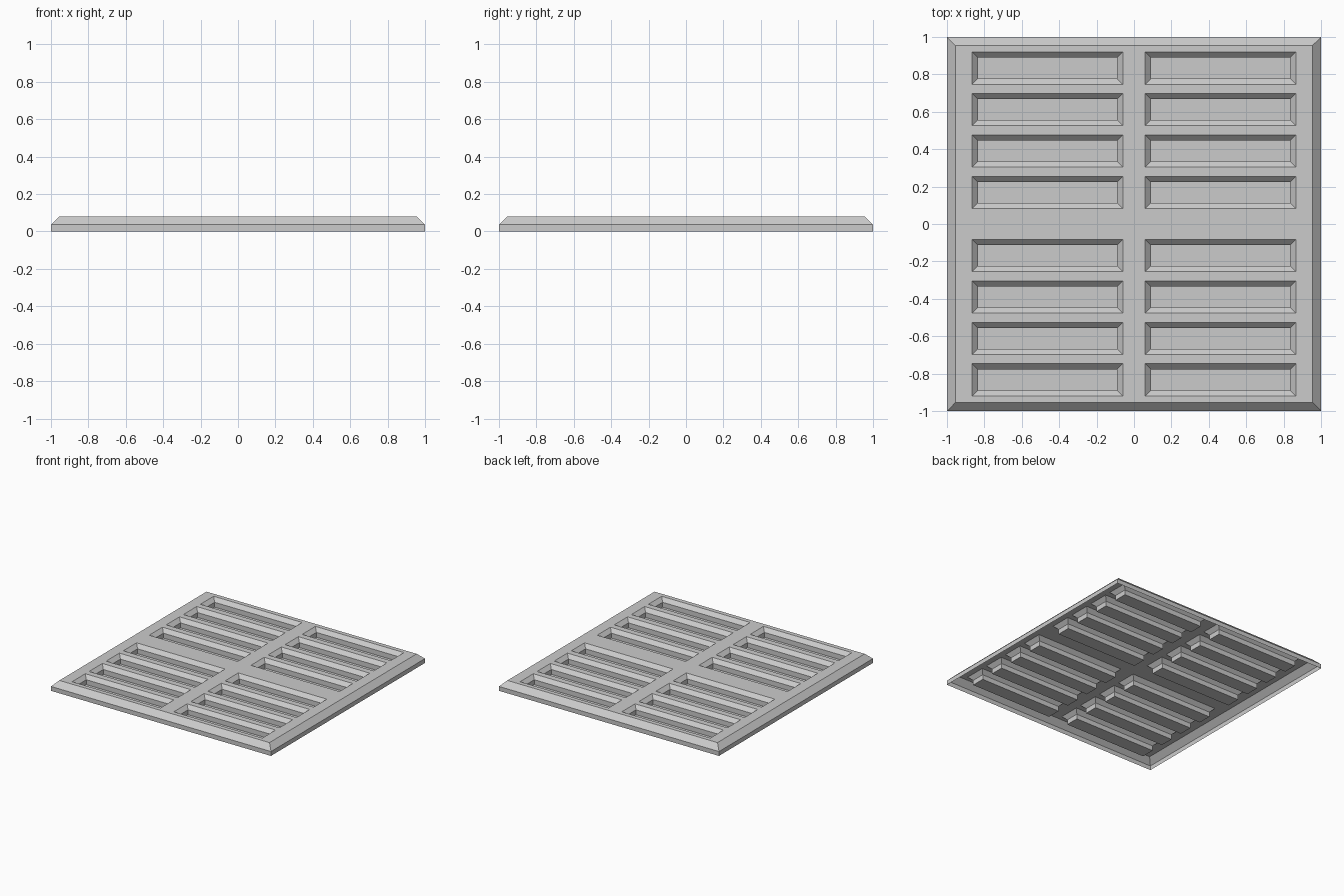
import bpy, bmesh

if "Cube" in bpy.data.objects:
    bpy.data.objects.remove(bpy.data.objects["Cube"])

TOP, EDGE = 0.08, 0.036          # top height, top of the vertical outer side
RIM = 0.955                      # half width of the flat top
BEVEL, FLOOR = 0.03, 0.01        # recess bevel and floor height
X_IN, X_OUT = 0.06, 0.865        # recess extent in x (mirrored)
ROWS = [0.168, 0.39, 0.612, 0.833]
HALF = 0.086                     # half recess depth in y

bm = bmesh.new()


def ring(x0, x1, y0, y1, z):
    return [bm.verts.new(p) for p in ((x0, y0, z), (x1, y0, z), (x1, y1, z), (x0, y1, z))]


def bridge(a, b):
    """Join an outer/lower ring a to an inner/upper ring b."""
    for i in range(4):
        j = (i + 1) % 4
        bm.faces.new((a[i], a[j], b[j], b[i]))


def recess(x0, x1, y0, y1):
    """Bevelled lip, straight wall and flat floor."""
    b = BEVEL
    lip = ring(x0, x1, y0, y1, TOP)
    mid = ring(x0 + b, x1 - b, y0 + b, y1 - b, TOP - b)
    low = ring(x0 + b, x1 - b, y0 + b, y1 - b, FLOOR)
    bridge(lip, mid)
    bridge(mid, low)
    bm.faces.new(low)


# Outer side and sloped border, open underneath
base = ring(-1, 1, -1, 1, 0)
side = ring(-1, 1, -1, 1, EDGE)
rim = ring(-RIM, RIM, -RIM, RIM, TOP)
bridge(base, side)
bridge(side, rim)

# Flat top: full-width bars between rows, posts and recesses inside rows
xs = [-RIM, -X_OUT, -X_IN, X_IN, X_OUT, RIM]
centres = sorted([-y for y in ROWS] + ROWS)
ys = [-RIM] + [c + s * HALF for c in centres for s in (-1, 1)] + [RIM]
for i in range(len(xs) - 1):
    for j in range(len(ys) - 1):
        cell = (xs[i], xs[i + 1], ys[j], ys[j + 1])
        if i % 2 and j % 2:
            recess(*cell)
        else:
            bm.faces.new(ring(*cell, TOP))

bmesh.ops.remove_doubles(bm, verts=bm.verts[:], dist=0.0005)
mesh = bpy.data.meshes.new("recessed_panel")
bm.to_mesh(mesh)
bm.free()
panel = bpy.data.objects.new("recessed_panel", mesh)
bpy.context.collection.objects.link(panel)
